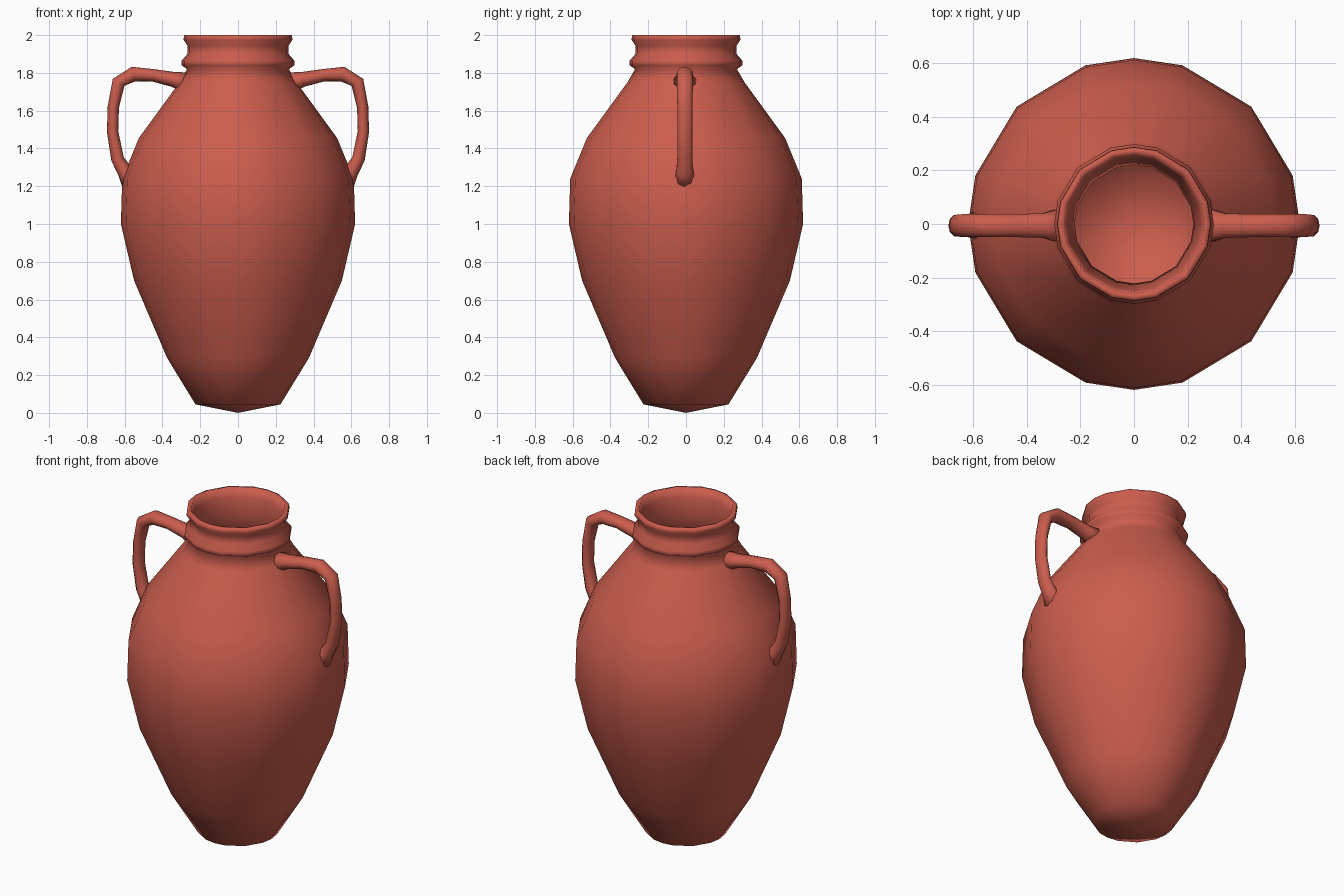
import bpy, bmesh, math
from mathutils import Vector

if "Cube" in bpy.data.objects:
    bpy.data.objects.remove(bpy.data.objects["Cube"])

clay = bpy.data.materials.new("terracotta")
clay.diffuse_color = (0.6, 0.11, 0.075, 1)
clay.use_nodes = True
clay.node_tree.nodes["Principled BSDF"].inputs["Base Color"].default_value = clay.diffuse_color


def finish(name, bm):
    bmesh.ops.recalc_face_normals(bm, faces=bm.faces)
    mesh = bpy.data.meshes.new(name)
    bm.to_mesh(mesh)
    bm.free()
    mesh.materials.append(clay)
    mesh.shade_smooth()
    obj = bpy.data.objects.new(name, mesh)
    bpy.context.collection.objects.link(obj)
    return obj


def bridge(bm, a, b):
    n = len(a)
    for i in range(n):
        bm.faces.new((a[i], a[(i + 1) % n], b[(i + 1) % n], b[i]))


# Jar: sixteen slightly uneven sides, outer wall then inner wall
angles = [math.radians(q * 90 + a) for q in range(4) for a in (0, 17, 45, 73)]
profile = [(0.225, 0.045), (0.375, 0.29), (0.55, 0.70), (0.62, 1.0),
           (0.613, 1.24), (0.525, 1.455), (0.31, 1.75), (0.27, 1.82),
           (0.298, 1.84), (0.298, 1.865), (0.268, 1.90), (0.268, 1.945),
           (0.288, 1.975), (0.286, 2.0), (0.262, 2.0), (0.25, 1.95),
           (0.222, 1.85), (0.29, 1.70), (0.47, 1.45), (0.56, 1.22),
           (0.57, 1.0), (0.50, 0.70), (0.33, 0.32), (0.20, 0.11)]
bm = bmesh.new()
rings = [[bm.verts.new((r * math.cos(a), r * math.sin(a), z)) for a in angles]
         for r, z in profile]
for lower, upper in zip(rings, rings[1:]):
    bridge(bm, lower, upper)
for ring, z in ((rings[0], 0.0), (rings[-1], 0.07)):
    centre = bm.verts.new((0, 0, z))
    for i in range(16):
        bm.faces.new((ring[i], ring[(i + 1) % 16], centre))
finish("jar_body", bm)

# Handles: x, z, half thickness, half width along a bent path, flared at the ends
path = [(0.27, 1.745, 0.06, 0.07), (0.34, 1.765, 0.04, 0.048),
        (0.45, 1.787, 0.033, 0.045), (0.555, 1.793, 0.04, 0.045),
        (0.632, 1.75, 0.036, 0.045), (0.66, 1.62, 0.03, 0.042),
        (0.664, 1.49, 0.03, 0.042), (0.638, 1.345, 0.034, 0.042),
        (0.60, 1.28, 0.04, 0.047), (0.56, 1.22, 0.06, 0.065)]
for name, side in (("right_handle", 1), ("left_handle", -1)):
    bm = bmesh.new()
    rings = []
    for i, (x, z, thick, wide) in enumerate(path):
        p, q = path[max(i - 1, 0)], path[min(i + 1, len(path) - 1)]
        d = Vector((q[0] - p[0], 0, q[1] - p[1])).normalized()
        across = Vector((-d.z, 0, d.x))
        ring = []
        for k in range(10):
            a = math.tau * k / 10
            v = Vector((x, -0.006, z)) + across * thick * math.cos(a)
            v.y += wide * math.sin(a)
            v.x *= side
            ring.append(bm.verts.new(v))
        rings.append(ring)
    for a, b in zip(rings, rings[1:]):
        bridge(bm, a, b)
    bm.faces.new(rings[0])
    bm.faces.new(rings[-1])
    finish(name, bm)
